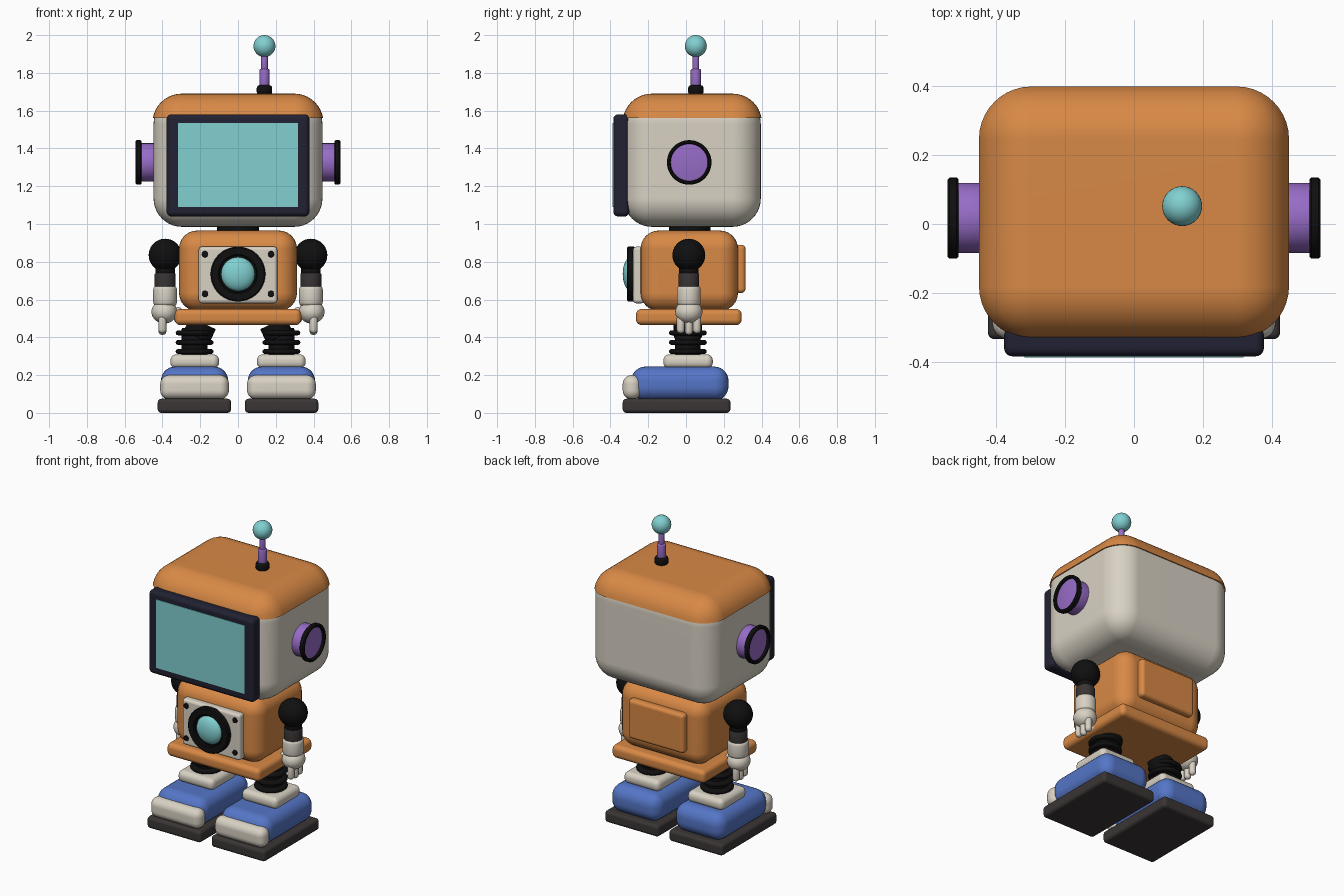
import bpy, bmesh
from math import radians, sin, cos, pi
from mathutils import Vector, Matrix

if "Cube" in bpy.data.objects:
    bpy.data.objects.remove(bpy.data.objects["Cube"], do_unlink=True)


def material(name, rgb):
    m = bpy.data.materials.new(name)
    m.use_nodes = True
    m.diffuse_color = (*rgb, 1)
    bsdf = m.node_tree.nodes["Principled BSDF"]
    bsdf.inputs["Base Color"].default_value = (*rgb, 1)
    bsdf.inputs["Roughness"].default_value = 0.6
    return m


ORANGE = material("orange", (0.69, 0.25, 0.06))
CREAM = material("cream", (0.69, 0.64, 0.55))
CYAN = material("cyan", (0.22, 0.63, 0.64))
PURPLE = material("purple", (0.31, 0.15, 0.57))
BLUE = material("blue", (0.09, 0.18, 0.57))
BLACK = material("black", (0.005, 0.005, 0.005))
GREY = material("dark grey", (0.043, 0.036, 0.036))
NAVY = material("navy", (0.015, 0.015, 0.032))


def finish(bm, name, mat):
    bmesh.ops.recalc_face_normals(bm, faces=bm.faces[:])
    mesh = bpy.data.meshes.new(name)
    bm.to_mesh(mesh)
    bm.free()
    for p in mesh.polygons:
        p.use_smooth = True
    mesh.set_sharp_from_angle(angle=radians(40))
    mesh.materials.append(mat)
    ob = bpy.data.objects.new(name, mesh)
    bpy.context.collection.objects.link(ob)
    return ob


def box(name, mat, x, y, z, r=0.02, seg=5, cut=None):
    """Rounded box from (min, max) ranges; cut keeps only what lies above that height."""
    bm = bmesh.new()
    bmesh.ops.create_cube(bm, size=1)
    size = [b - a for a, b in (x, y, z)]
    mid = [(a + b) / 2 for a, b in (x, y, z)]
    bmesh.ops.scale(bm, vec=size, verts=bm.verts[:])
    bmesh.ops.translate(bm, vec=mid, verts=bm.verts[:])
    if r:
        bmesh.ops.bevel(bm, geom=bm.edges[:], offset=r, segments=seg,
                        profile=0.5, affect='EDGES', clamp_overlap=True)
    if cut is not None:
        bmesh.ops.bisect_plane(bm, geom=bm.verts[:] + bm.edges[:] + bm.faces[:],
                               plane_co=(0, 0, cut), plane_no=(0, 0, 1), clear_inner=True)
        bmesh.ops.holes_fill(bm, edges=[e for e in bm.edges if e.is_boundary])
    ob = finish(bm, name, mat)
    wn = ob.modifiers.new("weighted normals", 'WEIGHTED_NORMAL')
    wn.keep_sharp = True
    return ob


def lathe(name, mat, loc, profile, axis=(0, 0, 1), closed=False, seg=32):
    """Turn (radius, height) points around an axis through loc."""
    bm = bmesh.new()
    vs = [bm.verts.new((r, 0, h)) for r, h in profile]
    edges = [bm.edges.new(p) for p in zip(vs, vs[1:])]
    if closed:
        edges.append(bm.edges.new((vs[-1], vs[0])))
    bmesh.ops.spin(bm, geom=vs + edges, cent=(0, 0, 0), axis=(0, 0, 1),
                   angle=2 * pi, steps=seg, use_duplicate=False)
    bmesh.ops.remove_doubles(bm, verts=bm.verts[:], dist=1e-4)
    turn = Vector(axis).to_track_quat('Z', 'Y').to_matrix().to_4x4()
    bm.transform(Matrix.Translation(loc) @ turn)
    return finish(bm, name, mat)


def rod(name, mat, loc, r, length, axis=(0, 0, 1), edge=0.006, seg=32):
    """Cylinder starting at loc with rounded rims."""
    arc = [(r - edge + edge * sin(a), edge - edge * cos(a)) for a in (0, pi / 6, pi / 3, pi / 2)]
    top = [(p, length - h) for p, h in reversed(arc)]
    return lathe(name, mat, loc, [(0, 0)] + arc + top + [(0, length)], axis, seg=seg)


def ring(name, mat, loc, inner, outer, depth, axis):
    c = 0.006
    prof = [(inner, 0), (outer - c, 0), (outer, c), (outer, depth - c),
            (outer - c, depth), (inner + c, depth), (inner, depth - c)]
    return lathe(name, mat, loc, prof, axis, closed=True, seg=48)


def ball(name, mat, loc, radii):
    bm = bmesh.new()
    bmesh.ops.create_uvsphere(bm, u_segments=32, v_segments=18, radius=1)
    bmesh.ops.scale(bm, vec=radii, verts=bm.verts[:])
    bmesh.ops.translate(bm, vec=loc, verts=bm.verts[:])
    return finish(bm, name, mat)


FRONT = (0, -1, 0)

# Head, cap and screen
box("head", CREAM, (-0.447, 0.447), (-0.33, 0.396), (0.985, 1.68), 0.15, 10)
box("head_cap", ORANGE, (-0.453, 0.453), (-0.336, 0.402), (1.2, 1.69), 0.155, 10, cut=1.56)
box("screen_frame", NAVY, (-0.378, 0.378), (-0.385, -0.3), (1.04, 1.58), 0.025)
box("screen", CYAN, (-0.318, 0.318), (-0.388, -0.38), (1.09, 1.535), 0)

# Antenna
AX, AY = 0.14, 0.052
rod("antenna_base", BLACK, (AX, AY, 1.685), 0.041, 0.05, edge=0.015)
rod("antenna_lower", PURPLE, (AX, AY, 1.72), 0.027, 0.1)
rod("antenna_upper", PURPLE, (AX, AY, 1.81), 0.018, 0.09)
ball("antenna_ball", CYAN, (AX, AY, 1.942), (0.058,) * 3)

# Neck, torso and belt
rod("neck", BLACK, (0, 0.02, 0.94), 0.11, 0.07)
box("torso", ORANGE, (-0.312, 0.312), (-0.24, 0.275), (0.54, 0.965), 0.095, 8)
box("belt", ORANGE, (-0.335, 0.335), (-0.265, 0.295), (0.465, 0.55), 0.03)
box("back_panel", ORANGE, (-0.2, 0.2), (0.25, 0.315), (0.635, 0.89), 0.022)

# Chest plate with round lamp and four bolts
CZ = 0.735
box("chest_plate", CREAM, (-0.208, 0.208), (-0.28, -0.22), (0.58, 0.88), 0.018)
ring("lamp_ring", BLACK, (0, -0.27, CZ), 0.098, 0.145, 0.042, FRONT)
rod("lamp_back", BLACK, (0, -0.27, CZ), 0.102, 0.025, FRONT)
ball("lamp", CYAN, (0, -0.29, CZ), (0.09, 0.045, 0.09))
for bx in (-0.175, 0.175):
    for bz in (0.63, 0.84):
        rod("chest_bolt", BLACK, (bx, -0.275, bz), 0.017, 0.012, FRONT, 0.003, 16)

for s, side in ((1, "left"), (-1, "right")):
    out = (s, 0, 0)

    def span(a, b):
        return tuple(sorted((s * a, s * b)))

    # Ear
    rod(side + "_ear", PURPLE, (s * 0.43, 0.017, 1.326), 0.102, 0.095, out)
    ring(side + "_ear_ring", BLACK, (s * 0.51, 0.017, 1.326), 0.098, 0.118, 0.032, out)

    # Arm
    x, y = s * 0.386, 0.015
    ball(side + "_shoulder", BLACK, (x, y, 0.835), (0.087,) * 3)
    rod(side + "_elbow", BLACK, (x, y, 0.735), 0.052, 0.06)
    rod(side + "_upper_arm", GREY, (x, y, 0.66), 0.055, 0.08)
    rod(side + "_forearm", CREAM, (x, y, 0.565), 0.063, 0.11, edge=0.022)
    ball(side + "_hand", CREAM, (x + s * 0.004, y, 0.535), (0.068, 0.072, 0.062))
    for k in (-1, 0, 1):
        rod(side + "_finger", CREAM, (s * 0.4, y + k * 0.043, 0.413 + 0.008 * abs(k)),
            0.021, 0.1, edge=0.019, seg=16)
    rod(side + "_thumb", CREAM, (s * 0.318, y, 0.475), 0.021, 0.085, edge=0.019, seg=16)

    # Bellows leg
    x, y = s * 0.23, 0.01
    hip = Vector((s * 0.185, y, 0.475))
    rod(side + "_hip", BLACK, hip, 0.075, 0.08, Vector((x, y, 0.38)) - hip)
    rod(side + "_leg", BLACK, (x, y, 0.28), 0.068, 0.17)
    for z in (0.325, 0.373, 0.424):
        rod(side + "_leg_ring", BLACK, (x, y, z - 0.013), 0.1, 0.026, edge=0.0125)

    # Boot
    box(side + "_ankle", CREAM, span(0.1, 0.358), (-0.12, 0.142), (0.235, 0.31), 0.032)
    box(side + "_boot", BLUE, span(0.052, 0.408), (-0.29, 0.225), (0.065, 0.245), 0.075, 7)
    box(side + "_toe_cap", CREAM, span(0.048, 0.412), (-0.335, -0.237), (0.072, 0.2), 0.047, 7)
    box(side + "_sole", GREY, span(0.037, 0.425), (-0.335, 0.235), (0, 0.075), 0.02)
